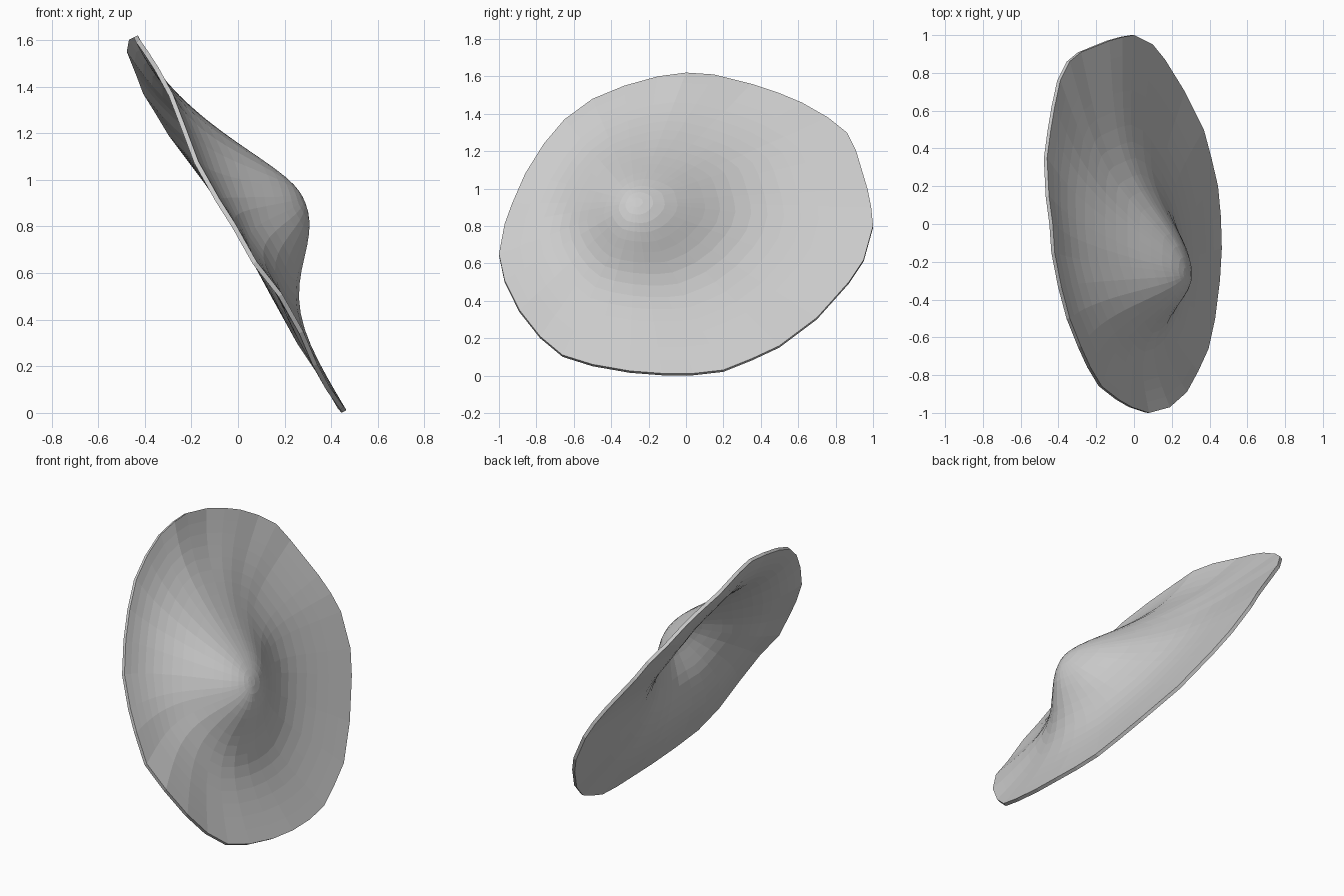
import bpy, bmesh, math

if "Cube" in bpy.data.objects:
    bpy.data.objects.remove(bpy.data.objects["Cube"])

# Rim outline as (x, y, z)
RIM = [(-.43, 0, 1.62), (-.42, -.15, 1.6), (-.385, -.33, 1.55), (-.34, -.5, 1.48), (-.28, -.65, 1.37),
       (-.23, -.76, 1.24), (-.17, -.86, 1.08), (-.08, -.93, .92), (-.01, -.97, .81), (.08, -1, .65),
       (.19, -.97, .51), (.28, -.89, .35), (.34, -.78, .21), (.395, -.66, .11), (.43, -.5, .06),
       (.455, -.3, .025), (.465, -.13, .012), (.46, .04, .012), (.445, .2, .03), (.41, .35, .09),
       (.37, .5, .16), (.27, .7, .31), (.165, .87, .5), (.10, .95, .62), (0, 1, .8),
       (-.06, .99, .9), (-.13, .97, 1.0), (-.28, .91, 1.2), (-.34, .86, 1.3), (-.39, .76, 1.38),
       (-.42, .62, 1.46), (-.44, .5, 1.51), (-.46, .35, 1.56), (-.45, .15, 1.61)]
PEAK_Y, PEAK_Z, RINGS = -.27, .93, 16


def plane(z):
    return .45 - .56 * z


def bump(y, z):
    # Lopsided peak, with a faint ridge running up from it
    dy, dz = y - PEAK_Y, z - PEAK_Z
    sy = .31 if dy > 0 else .21
    sz = .19 if dz > 0 else .26
    peak = .345 * math.exp(-.5 * ((dy / sy) ** 2 + (dz / sz) ** 2))
    ridge = .045 * math.exp(-.5 * (((y + .05) / .28) ** 2 + ((z - 1.25) / .13) ** 2))
    return peak + ridge


# Sheet: rings spreading from the peak to the rim
bm = bmesh.new()
centre = bm.verts.new((plane(PEAK_Z) + bump(PEAK_Y, PEAK_Z), PEAK_Y, PEAK_Z))
rings = []
for i in range(1, RINGS + 1):
    t = (i / RINGS) ** 1.25
    ring = []
    for rx, ry, rz in RIM:
        y = PEAK_Y + (ry - PEAK_Y) * t
        z = PEAK_Z + (rz - PEAK_Z) * t
        x = plane(z) + (rx - plane(rz)) * t ** 1.8 + bump(y, z) * (1 - t ** 6)
        ring.append(bm.verts.new((x, y, z)))
    rings.append(ring)
n = len(RIM)
for j in range(n):
    k = (j + 1) % n
    bm.faces.new((centre, rings[0][j], rings[0][k]))
    for a, b in zip(rings, rings[1:]):
        bm.faces.new((a[j], b[j], b[k], a[k]))
bmesh.ops.recalc_face_normals(bm, faces=bm.faces)
bm.normal_update()
if sum(f.normal.x for f in bm.faces) < 0:
    bmesh.ops.reverse_faces(bm, faces=bm.faces)
mesh = bpy.data.meshes.new("peaked_sheet")
bm.to_mesh(mesh)
bm.free()
sheet = bpy.data.objects.new("peaked_sheet", mesh)
bpy.context.collection.objects.link(sheet)

# Thin even thickness
solid = sheet.modifiers.new("thickness", 'SOLIDIFY')
solid.thickness = .02
solid.offset = -1

grey = bpy.data.materials.new("light_grey")
grey.diffuse_color = (.6, .6, .6, 1)
grey.use_nodes = True
grey.node_tree.nodes["Principled BSDF"].inputs["Base Color"].default_value = grey.diffuse_color
mesh.materials.append(grey)
